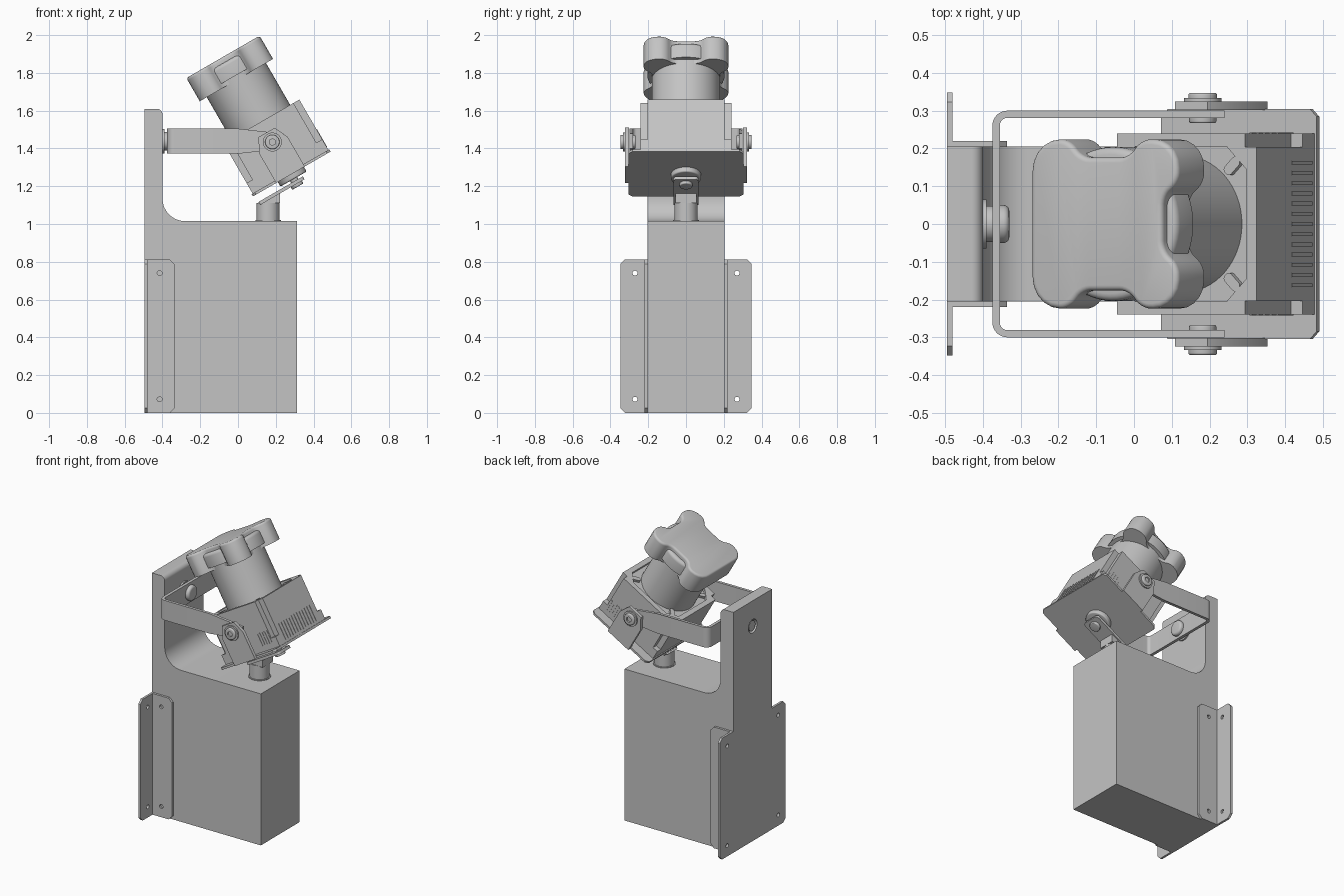
import bpy, bmesh
from math import radians, sin, cos, pi
from mathutils import Matrix, Vector

if "Cube" in bpy.data.objects:
    bpy.data.objects.remove(bpy.data.objects["Cube"])

grey = bpy.data.materials.new("plain_grey")
grey.use_nodes = True
tone = (0.55, 0.55, 0.55, 1)
grey.diffuse_color = tone
grey.node_tree.nodes["Principled BSDF"].inputs["Base Color"].default_value = tone

WORLD = Matrix.Identity(4)
TILT = Matrix.Translation((0.28, 0, 1.262)) @ Matrix.Rotation(radians(-30), 4, 'Y')
parts = []


def finish(name, bm, frame=WORLD):
    bmesh.ops.recalc_face_normals(bm, faces=bm.faces)
    bm.transform(frame)
    mesh = bpy.data.meshes.new(name)
    bm.to_mesh(mesh)
    bm.free()
    mesh.materials.append(grey)
    ob = bpy.data.objects.new(name, mesh)
    bpy.context.collection.objects.link(ob)
    parts.append(ob)
    return ob


def rounded(pts, steps=8):
    """Outline whose points may carry a third value, the corner radius."""
    out = []
    for i, p in enumerate(pts):
        v = Vector(p[:2])
        if len(p) == 2:
            out.append(v)
            continue
        a = v + (Vector(pts[i - 1][:2]) - v).normalized() * p[2]
        b = v + (Vector(pts[(i + 1) % len(pts)][:2]) - v).normalized() * p[2]
        c = a + b - v
        for k in range(steps + 1):
            t = pi / 2 * k / steps
            out.append(c + (a - c) * cos(t) + (b - c) * sin(t))
    return out


def prism(name, outline, lo, hi, plane="XY", frame=WORLD, bevel=0):
    """Outline drawn in a plane, extruded from lo to hi along the third axis."""
    place = {"XY": lambda p, d: (p[0], p[1], d),
             "XZ": lambda p, d: (p[0], d, p[1]),
             "YZ": lambda p, d: (d, p[0], p[1])}[plane]
    bm = bmesh.new()
    face = bm.faces.new([bm.verts.new(place(p, lo)) for p in outline])
    ext = bmesh.ops.extrude_face_region(bm, geom=[face])
    top = [g for g in ext["geom"] if isinstance(g, bmesh.types.BMVert)]
    bmesh.ops.translate(bm, verts=top, vec=place((0, 0), hi - lo))
    if bevel:
        tops = set(top)
        rim = [e for e in bm.edges if set(e.verts) <= tops]
        bmesh.ops.bevel(bm, geom=rim, offset=bevel, segments=4, profile=0.5,
                        affect='EDGES', clamp_overlap=True)
    return finish(name, bm, frame)


def rod(name, r, centre, lo, hi, plane="XY", frame=WORLD, bevel=0, sides=40):
    ring = [(centre[0] + r * cos(2 * pi * k / sides), centre[1] + r * sin(2 * pi * k / sides))
            for k in range(sides)]
    return prism(name, ring, lo, hi, plane, frame, bevel)


def rect(x0, x1, y0, y1):
    return [(x0, y0), (x1, y0), (x1, y1), (x0, y1)]


def cut(ob, cutter):
    mod = ob.modifiers.new("cut", 'BOOLEAN')
    mod.operation, mod.object, mod.solver = 'DIFFERENCE', cutter, 'EXACT'
    bpy.context.view_layer.objects.active = ob
    bpy.ops.object.modifier_apply(modifier=mod.name)
    parts.remove(cutter)
    bpy.data.objects.remove(cutter)


# Cabinet with tall back post
body = prism("cabinet", rounded([(-0.495, 0), (0.313, 0), (0.313, 1.015), (-0.40, 1.015, 0.12),
                                 (-0.40, 1.61, 0.03), (-0.495, 1.61)]), -0.205, 0.205, "XZ")
cut(body, rod("cutter", 0.045, (0, 1.44), -0.6, -0.47, "YZ"))
rod("post_rear_screw", 0.034, (0, 1.44), -0.49, -0.46, "YZ")

# Angle brackets at the back edges
for s, side in ((1, "left"), (-1, "right")):
    wing = prism(side + "_bracket_wing",
                 rounded([(s * 0.205, 0), (s * 0.348, 0, 0.025), (s * 0.348, 0.812, 0.025),
                          (s * 0.205, 0.812)], 1), -0.495, -0.48, "YZ")
    leg = prism(side + "_bracket_leg",
                rounded([(-0.495, 0), (-0.336, 0, 0.025), (-0.336, 0.812, 0.025),
                         (-0.495, 0.812)], 1), *sorted((s * 0.203, s * 0.22)), "XZ")
    for z in (0.072, 0.74):
        cut(wing, rod("cutter", 0.013, (s * 0.27, z), -0.6, -0.4, "YZ", sides=20))
        cut(leg, rod("cutter", 0.013, (-0.415, z), *sorted((s * 0.207, s * 0.25)), "XZ", sides=20))

# Yoke with tapered arm ends
half = [(0.24, -0.3), (0.09, -0.3), (0, -0.3), (-0.375, -0.3, 0.04)]
inner = [(-0.355, -0.281, 0.02), (0, -0.281), (0.09, -0.281), (0.24, -0.281)]


def mirrored(pts):
    return [(p[0], -p[1], *p[2:]) for p in reversed(pts)]


yoke = prism("yoke", rounded(half + mirrored(half) + mirrored(inner) + inner), 1.372, 1.505)
for v in yoke.data.vertices:
    if v.co.x > 0.05:
        v.co.z = 1.438 + (v.co.z - 1.438) * (0.85 if v.co.x < 0.2 else 0.6)

# Screw joining yoke and post
rod("yoke_spacer", 0.065, (0, 1.438), -0.40, -0.39, "YZ")
rod("yoke_washer", 0.048, (0, 1.438), -0.395, -0.374, "YZ")
rod("yoke_screw_head", 0.05, (0, 1.438), -0.356, -0.33, "YZ", bevel=0.015)

# Pivot ears and bolts
ear = [(-0.09, 0), (0.085, 0), (0.085, 0.18), (0.05, 0.257), (-0.05, 0.257), (-0.09, 0.18)]
for s, side in ((1, "left"), (-1, "right")):
    pivot = (0.001, 0.198)

    def span(a, b):
        return (s * a, s * b)

    prism(side + "_ear", ear, *span(0.302, 0.324), "XZ", TILT)
    rod(side + "_pivot_washer", 0.05, pivot, *span(0.32, 0.333), "XZ", TILT)
    cap = rod(side + "_pivot_bolt", 0.038, pivot, *span(0.33, 0.347), "XZ", TILT, 0.006)
    cut(cap, rod("cutter", 0.018, pivot, *sorted(span(0.338, 0.4)), "XZ", TILT, sides=6))
    rod(side + "_pivot_nut", 0.036, pivot, *span(0.283, 0.267), "XZ", TILT, 0.005)

# Lamp base plate and housing with notched corners
prism("base_plate", rounded([(x, y, 0.02) for x, y in rect(-0.232, 0.243, -0.304, 0.304)], 1),
      0, 0.014, "XY", TILT)
n = 0.036
u0, u1, w = -0.226, 0.237, 0.24
prism("housing_lower", rect(u0, u1, -w, w), 0.01, 0.078, "XY", TILT)
cross = [(u0 + n, -w), (u1 - n, -w), (u1 - n, n - w), (u1, n - w), (u1, w - n), (u1 - n, w - n),
         (u1 - n, w), (u0 + n, w), (u0 + n, w - n), (u0, w - n), (u0, n - w), (u0 + n, n - w)]
upper = prism("housing_upper", cross, 0.078, 0.321, "XY", TILT)
cut(upper, prism("cutter", rounded([(x, y, 0.06) for x, y in rect(-0.195, 0.205, -0.205, 0.205)], 1),
                 0.302, 0.4, "XY", TILT))

# Diagonal ribs in the housing recess
for k in range(4):
    turn = TILT @ Matrix.Translation((0.005, 0, 0)) @ Matrix.Rotation(pi / 4 + k * pi / 2, 4, 'Z')
    prism("corner_rib", rounded([(x, y, 0.012) for x, y in rect(0.19, 0.245, -0.014, 0.014)]),
          0.295, 0.318, "XY", turn)

# Vent fins on the housing walls
for k in range(13):
    y = (k - 6) * 0.027
    prism("end_vent_fin", rect(0.23, 0.2395, y - 0.005, y + 0.005), 0.03, 0.138, "XY", TILT)
for s in (1, -1):
    for k in range(5):
        x = 0.105 + k * 0.02
        prism("side_vent_fin", rect(x, x + 0.008, *sorted((s * 0.235, s * 0.242))),
              0.05, 0.13, "XY", TILT)

# Barrel and lobed cap
rod("barrel", 0.181, (0, 0), 0.29, 0.6, "XY", TILT, sides=64)
h, d = 0.224, 0.176
side_a = [(-h, -h, 0.084), (-0.11, -h, 0.025), (-0.07, -d, 0.025), (0.07, -d, 0.025),
          (0.11, -h, 0.025), (h, -h, 0.075), (h, -0.11, 0.025), (d, -0.07, 0.025)]
prism("cap", rounded(side_a + mirrored(side_a), 5), 0.577, 0.719, "XY", TILT, 0.014)
rod("cap_grip_ring", 0.204, (0, 0), 0.6, 0.69, "XY", TILT, 0.02, sides=64)

# Support stub, sloped wedge, link strip and gland under the lamp
rod("stub_collar", 0.068, (0.16, 0), 1.01, 1.02)
rod("stub", 0.061, (0.16, 0), 1.01, 1.112)
prism("stub_wedge", [(0.1, 1.11), (0.222, 1.11), (0.222, 1.168), (0.105, 1.112)],
      -0.055, 0.055, "XZ")
prism("link_strip", rounded([(-0.22, -0.065), (0.05, -0.065, 0.02), (0.05, 0.065, 0.02),
                             (-0.22, 0.065)]), -0.058, -0.04, "XY", TILT)
rod("gland", 0.08, (0, 0), 0.005, -0.028, "XY", TILT, 0.008)
rod("link_bolt", 0.022, (0, 0), -0.07, 0, "XY", TILT)
rod("link_bolt_head", 0.034, (0, 0), -0.056, -0.074, "XY", TILT, 0.005)

# Smooth curved walls, keep edges crisp
bpy.ops.object.select_all(action='DESELECT')
for ob in parts:
    ob.select_set(True)
bpy.context.view_layer.objects.active = parts[0]
bpy.ops.object.shade_smooth_by_angle(angle=radians(30))
